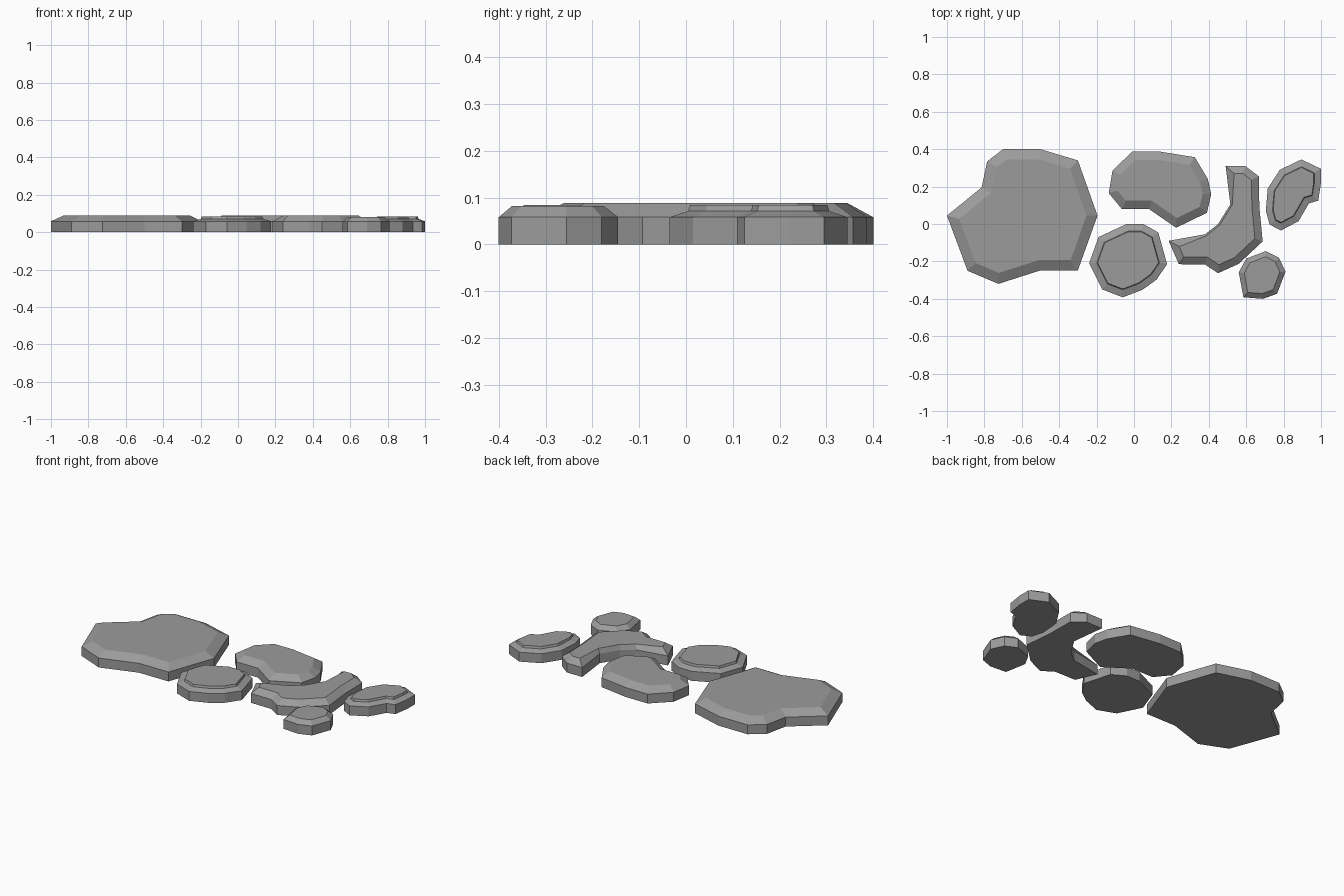
import bpy, bmesh
from mathutils import Vector

if "Cube" in bpy.data.objects:
    bpy.data.objects.remove(bpy.data.objects["Cube"])

grey = bpy.data.materials.new("stone_grey")
grey.diffuse_color = (0.33, 0.33, 0.33, 1)
grey.use_nodes = True
grey.node_tree.nodes["Principled BSDF"].inputs["Base Color"].default_value = grey.diffuse_color


def inset(points, dist, narrow=()):
    """Offset a closed outline inwards with mitred corners; narrow corners move less."""
    pts = [Vector(p) for p in points]
    n = len(pts)
    area = sum(pts[i].x * pts[(i + 1) % n].y - pts[(i + 1) % n].x * pts[i].y for i in range(n))
    sign = 1 if area > 0 else -1
    out = []
    for i, p in enumerate(pts):
        a = (p - pts[i - 1]).normalized()
        b = (pts[(i + 1) % n] - p).normalized()
        na = Vector((-a.y, a.x)) * sign
        nb = Vector((-b.y, b.x)) * sign
        m = (na + nb).normalized()
        d = dist * (0.25 if i in narrow else 1)
        out.append(p + m * d / max(m.dot(na), 0.6))
    return out


def stone(name, outline, profile, narrow=()):
    """Stack inset rings of the outline; profile is (inset, height) pairs."""
    bm = bmesh.new()
    rings = [[bm.verts.new((p.x, p.y, z)) for p in inset(outline, d, narrow)] for d, z in profile]
    n = len(outline)
    for lo, hi in zip(rings, rings[1:]):
        for i in range(n):
            j = (i + 1) % n
            bm.faces.new((lo[i], lo[j], hi[j], hi[i]))
    bm.faces.new(rings[0])
    bm.faces.new(rings[-1])
    bmesh.ops.recalc_face_normals(bm, faces=bm.faces)
    mesh = bpy.data.meshes.new(name)
    bm.to_mesh(mesh)
    bm.free()
    mesh.materials.append(grey)
    bpy.context.collection.objects.link(bpy.data.objects.new(name, mesh))


def bevelled(width, top=0.088):
    return [(0, 0), (0, 0.058), (width, top)]


def stepped(width):
    return [(0, 0), (0, 0.058), (width, 0.071), (width + 0.004, 0.084)]


# Large slab on the left
stone("large_slab", [(-1, .045), (-.815, .195), (-.785, .335), (-.70, .40), (-.50, .40), (-.30, .34),
                     (-.195, .045), (-.30, -.248), (-.50, -.248), (-.725, -.32), (-.89, -.25)],
      bevelled(0.055))

# Bean-shaped stone at the back
stone("back_stone", [(-.135, .165), (-.115, .285), (-.01, .387), (.14, .387), (.325, .357), (.395, .24),
                     (.413, .16), (.39, .06), (.225, -.02), (.08, .08), (-.065, .08)],
      bevelled(0.045))

# Stepped round stone at the front
stone("front_stone", [(-.24, -.21), (-.19, -.07), (-.04, 0), (.05, 0), (.13, -.045), (.177, -.215),
                      (.12, -.298), (.045, -.352), (-.06, -.392), (-.17, -.35)],
      stepped(0.038))

# Curved L-shaped stone, its hollow side almost unbevelled
stone("curved_stone", [(.49, .31), (.595, .31), (.668, .255), (.67, .095), (.688, -.093), (.56, -.213),
                       (.45, -.263), (.38, -.217), (.24, -.215), (.185, -.09), (.38, -.055), (.45, 0),
                       (.515, .105)],
      bevelled(0.04), narrow=(10, 11, 12))

# Stepped stone at the far right
stone("right_stone", [(.705, .07), (.715, .19), (.78, .29), (.895, .345), (1, .295), (1, .22), (.985, .125),
                      (.935, .11), (.88, .015), (.785, -.035), (.725, -.003)],
      stepped(0.035))

# Small pebble at the front right
stone("small_pebble", [(.56, -.258), (.60, -.185), (.705, -.145), (.775, -.18), (.81, -.255), (.765, -.373),
                       (.69, -.4), (.585, -.392)],
      bevelled(0.028, 0.082))
